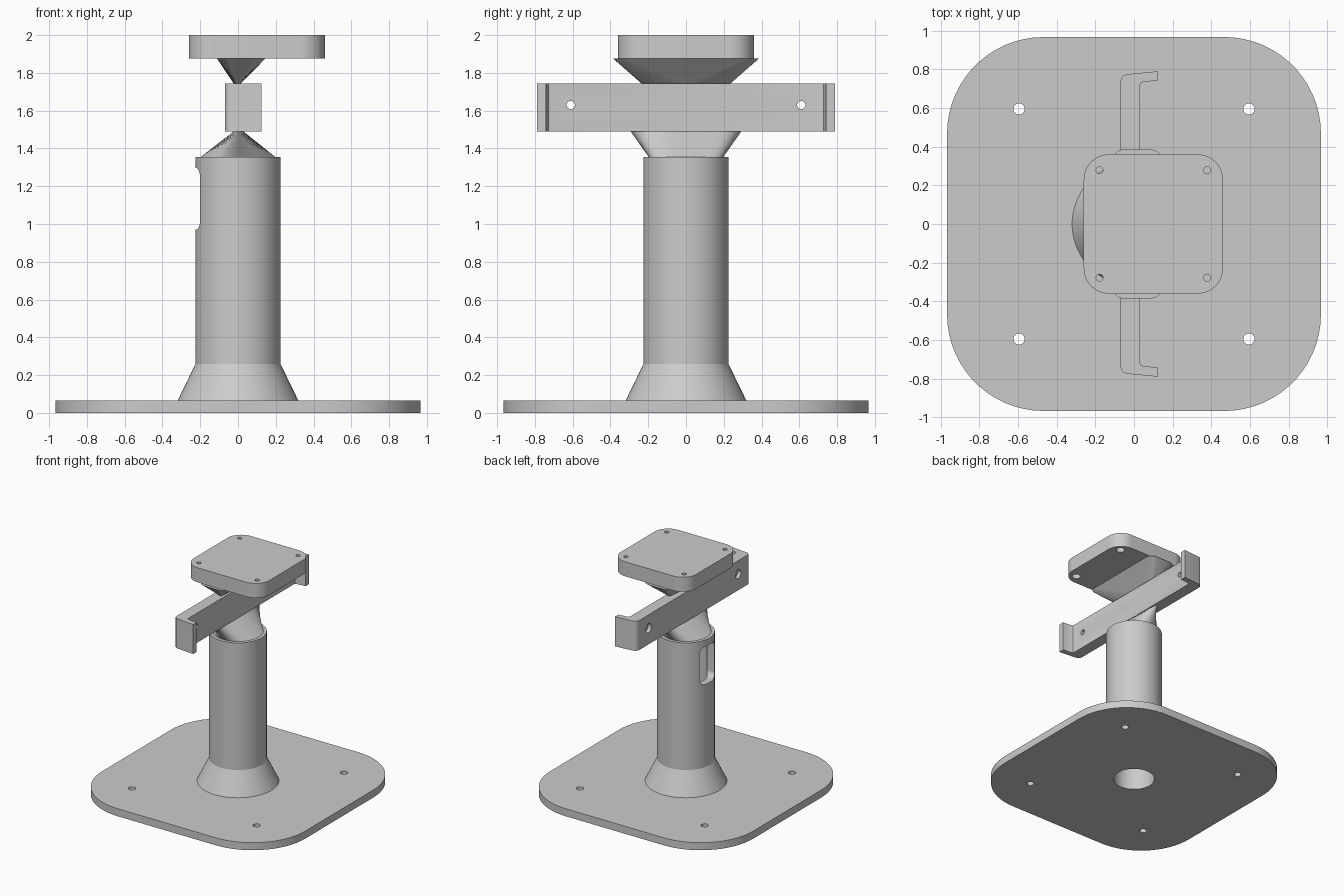
import bpy, bmesh, math

if "Cube" in bpy.data.objects:
    bpy.data.objects.remove(bpy.data.objects["Cube"])


def ellipse(a, b, cx=0, cy=0, n=64):
    return [(cx + a * math.cos((i + .5) * math.tau / n), cy + b * math.sin((i + .5) * math.tau / n))
            for i in range(n)]


def rrect(a, b, r, cx=0, cy=0, n=16):
    pts = []
    for k, (sx, sy) in enumerate([(1, 1), (-1, 1), (-1, -1), (1, -1)]):
        for j in range(n):
            t = math.pi / 2 * (k + j / (n - 1))
            pts.append((cx + sx * (a - r) + r * math.cos(t), cy + sy * (b - r) + r * math.sin(t)))
    return pts


def loft(name, sections, axis='z'):
    """Skin (profile, height) sections along z, or along x with profiles in y/z."""
    bm = bmesh.new()
    rings = [[bm.verts.new((u, v, h) if axis == 'z' else (h, u, v)) for u, v in prof]
             for prof, h in sections]
    n = len(rings[0])
    for lo, hi in zip(rings, rings[1:]):
        for i in range(n):
            j = (i + 1) % n
            bm.faces.new((lo[i], lo[j], hi[j], hi[i]))
    bm.faces.new(rings[0][::-1])
    bm.faces.new(rings[-1])
    bmesh.ops.recalc_face_normals(bm, faces=bm.faces)
    me = bpy.data.meshes.new(name)
    bm.to_mesh(me)
    bm.free()
    ob = bpy.data.objects.new(name, me)
    bpy.context.collection.objects.link(ob)
    return ob


def activate(ob):
    bpy.ops.object.select_all(action='DESELECT')
    ob.select_set(True)
    bpy.context.view_layer.objects.active = ob


def cut(ob, prof, h0, h1, axis='z'):
    tool = loft('cutter', [(prof, h0), (prof, h1)], axis)
    tool.hide_render = True
    mod = ob.modifiers.new('cut', 'BOOLEAN')
    mod.operation, mod.solver, mod.object = 'DIFFERENCE', 'EXACT', tool
    activate(ob)
    bpy.ops.object.modifier_apply(modifier=mod.name)
    bpy.data.objects.remove(tool)


def disc(r, x=0, y=0, n=32):
    return ellipse(r, r, x, y, n)


# Base plate with four screw holes and the cable opening
foot = rrect(.967, .967, .5)
base = loft('base_plate', [(foot, 0), (foot, .065)])
for x in (-.595, .595):
    for y in (-.595, .595):
        cut(base, disc(.029, x, y), -.1, .2)
cut(base, disc(.165, n=64), -.1, .2)

# Hollow column with flared foot and side slot
column = loft('column', [(disc(.32, n=64), .065), (disc(.225, n=64), .26), (disc(.225, n=64), 1.355)])
cut(column, disc(.165, n=64), 0, 1.3)
cut(column, rrect(.102, .163, .05, 0, 1.133), -.3, -.08, 'x')

# Neck: round column top lofted to a thin blade under the bar
neck = loft('neck', [(disc(.198, n=64), 1.355), (ellipse(.026, .293, .003), 1.49)])

# Cross bar with hooked ends: half outline mirrored in y
half = [(.03, .715), (.034, .728), (.048, .735), (.125, .742), (.125, .79),
        (-.035, .775), (-.053, .769), (-.066, .755), (-.07, .735)]
outline = half + [(x, -y) for x, y in reversed(half)]
bar = loft('cross_bar', [(outline, 1.49), (outline, 1.745)])
for y in (-.61, .61):
    cut(bar, disc(.022, y, 1.63), -.2, .2, 'x')
    cut(bar, disc(.038, y, 1.63), -.2, -.04, 'x')

# Wedge from the bar up to the head plate
wedge = loft('head_wedge', [(ellipse(.02, .237, -.004), 1.745),
                            (rrect(.127, .385, .055, .017), 1.875)])

# Head plate with counterbored screw holes
top = rrect(.36, .36, .13, .1)
head = loft('head_plate', [(top, 1.875), (top, 2.0)])
for x in (-.178, .378):
    for y in (-.278, .278):
        cut(head, disc(.018, x, y), 1.8, 2.1)
        cut(head, disc(.034, x, y), 1.8, 1.935)

for ob in (base, column, neck, bar, wedge, head):
    activate(ob)
    bpy.ops.object.shade_smooth_by_angle(angle=math.radians(25))
